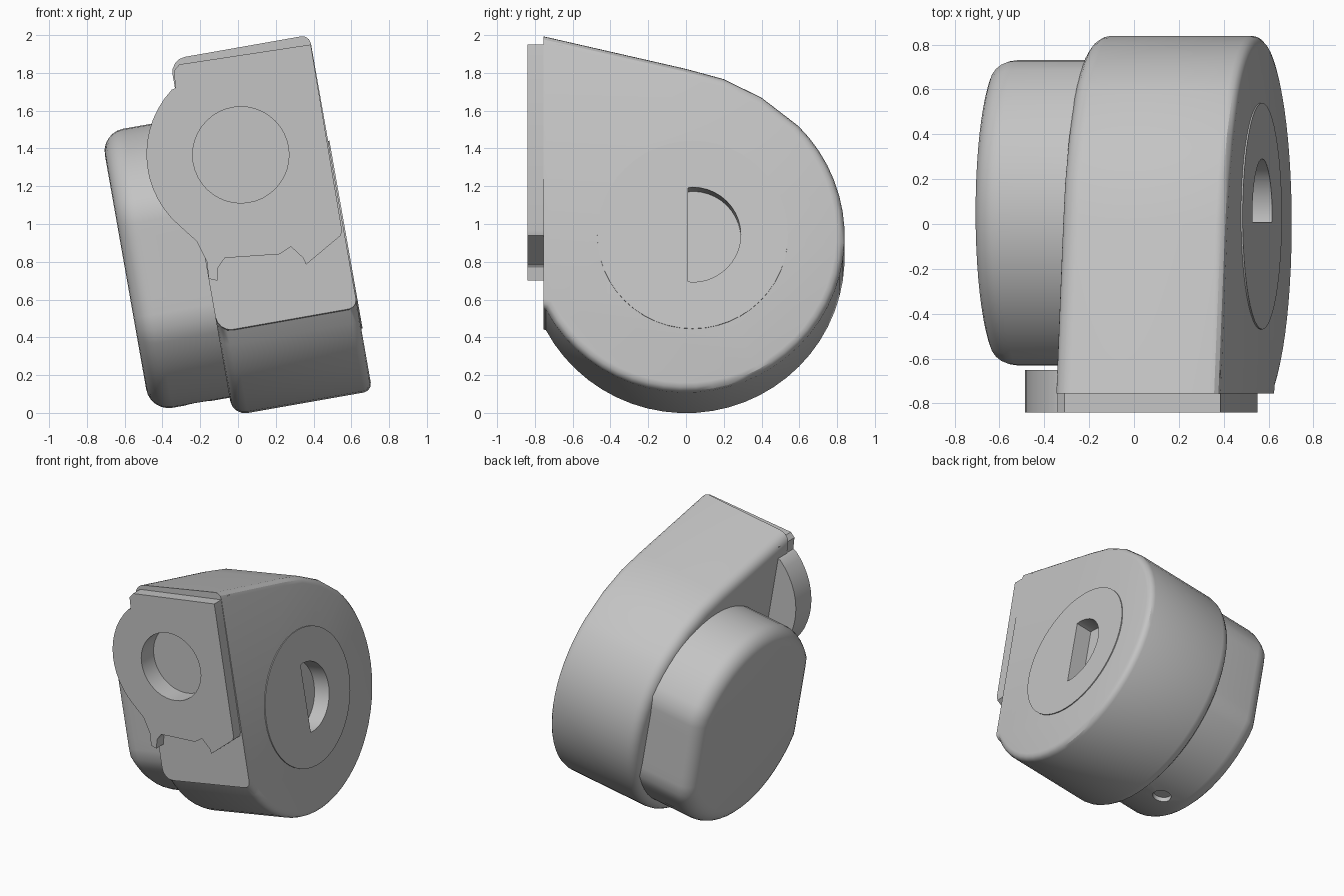
import bpy, bmesh
from math import sin, cos, radians, pi
from mathutils import Matrix

if "Cube" in bpy.data.objects:
    bpy.data.objects.remove(bpy.data.objects["Cube"])

grey = bpy.data.materials.new("plain grey")
grey.use_nodes = True
TONE = (0.55, 0.55, 0.55, 1)
grey.diffuse_color = TONE
grey.node_tree.nodes["Principled BSDF"].inputs["Base Color"].default_value = TONE

TILT = Matrix.Rotation(radians(-10), 4, 'Y')
AXIS_V = 0.83          # height of the fan axis in the tilted frame
FRONT = -0.755         # front face of the housing


def circle(cx, cy, r, n=48, start=0.0, end=2 * pi):
    full = abs(end - start - 2 * pi) < 1e-6
    steps = n if full else n - 1
    return [(cx + r * cos(start + (end - start) * i / steps),
             cy + r * sin(start + (end - start) * i / steps)) for i in range(n)]


def prism(name, outline, place, near, far, matrix=Matrix(), rims=()):
    """Extrude an outline; rims lists (cap level, radius, segments)."""
    bm = bmesh.new()
    rings = [[bm.verts.new(place(a, b, d)) for a, b in outline] for d in (near, far)]
    bm.faces.new(rings[0])
    bm.faces.new(rings[1][::-1])
    n = len(outline)
    for i in range(n):
        j = (i + 1) % n
        bm.faces.new((rings[0][i], rings[1][i], rings[1][j], rings[0][j]))
    bmesh.ops.recalc_face_normals(bm, faces=bm.faces[:])
    for level, radius, segments in rims:
        edges = [e for e in bm.edges
                 if all(abs(v.co.x - level) < 1e-4 for v in e.verts)
                 and not all(v.co.y < FRONT + 0.01 for v in e.verts)]
        bmesh.ops.bevel(bm, geom=edges, offset=radius, segments=segments,
                        profile=0.5, affect='EDGES', clamp_overlap=False)
    bm.transform(matrix)
    mesh = bpy.data.meshes.new(name)
    bm.to_mesh(mesh)
    bm.free()
    mesh.materials.append(grey)
    obj = bpy.data.objects.new(name, mesh)
    bpy.context.collection.objects.link(obj)
    return obj


def along_x(a, b, d):
    return (d, a, b)


def along_y(a, b, d):
    return (a, d, b)


def along_z(a, b, d):
    return (a, b, d)


def select(obj):
    bpy.ops.object.select_all(action='DESELECT')
    obj.select_set(True)
    bpy.context.view_layer.objects.active = obj


def cut(cutter, *targets):
    cutter.hide_render = True
    for obj in targets:
        mod = obj.modifiers.new("cut", 'BOOLEAN')
        mod.operation = 'DIFFERENCE'
        mod.solver = 'EXACT'
        mod.object = cutter
        select(obj)
        bpy.ops.object.modifier_apply(modifier=mod.name)
    bpy.data.objects.remove(cutter)


# Scroll housing: straight top running into a round back, flat front
scroll = [(FRONT, 0.44), (FRONT, 1.905), (0, 1.73), (0.2, 1.675), (0.4, 1.575)]
scroll += circle(0, AXIS_V, 0.84, 34, radians(45), radians(-152))
housing = prism("scroll_housing", scroll, along_x, -0.03, 0.72, TILT,
                [(-0.03, 0.08, 4), (0.72, 0.045, 3)])

# Raised round cover on the outer side
cover = prism("side_cover", circle(0.035, AXIS_V, 0.505), along_x, 0.68, 0.727, TILT)

# Motor drum with flats at front and back
drum = [(max(-0.63, min(0.73, y)), v) for y, v in circle(0.05, 0.837, 0.75, 56)]
motor = prism("motor_drum", drum, along_x, -0.457, 0.02, TILT, [(-0.457, 0.12, 6)])

# Front flange with a round ear around the outlet
flange_outline = [(-0.31, 1.845), (0.385, 1.95), (0.55, 0.97), (0.545, 0.94),
                  (0.36, 0.785), (0.345, 0.82), (0.28, 0.88), (0.22, 0.84),
                  (-0.07, 0.82), (-0.105, 0.77), (-0.11, 0.70), (-0.155, 0.71),
                  (-0.165, 0.80), (-0.22, 0.91)]
flange_outline += circle(0.015, 1.37, 0.5, 14, radians(230), radians(137))
flange_outline += [(-0.33, 1.72), (-0.34, 1.81)]
flange = prism("front_flange", flange_outline, along_y, -0.84, -0.65)

# Round outlet recess in the front
outlet = prism("outlet_cutter", circle(0.015, 1.366, 0.255, 40), along_y, -0.95, -0.69)
cut(outlet, flange, housing)

# Half-round recess in the side cover
half = [(max(0.01, y), v) for y, v in circle(0.035, AXIS_V, 0.255, 40)]
recess = prism("recess_cutter", half, along_x, 0.6, 0.9, TILT)
cut(recess, cover, housing)

# Small drain pocket under the motor
pocket = prism("pocket_cutter", circle(-0.2, 0.05, 0.065, 20), along_z, 0.0, 0.125, TILT)
cut(pocket, motor)

for part in (housing, cover, motor, flange):
    select(part)
    bpy.ops.object.shade_smooth_by_angle(angle=radians(30))
